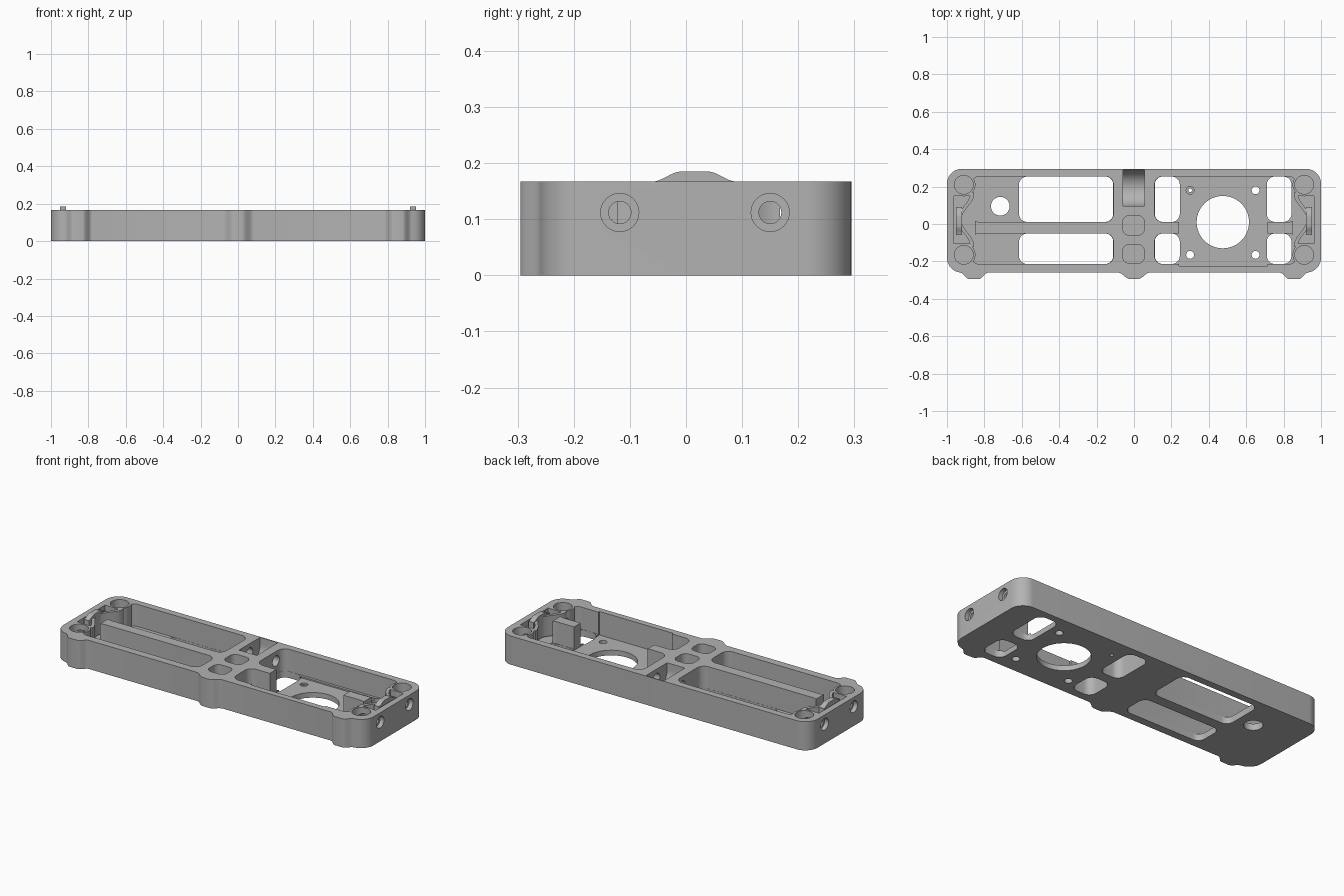
import bpy, bmesh, math

if "Cube" in bpy.data.objects:
    bpy.data.objects.remove(bpy.data.objects["Cube"], do_unlink=True)

GREY = (0.45, 0.45, 0.45, 1)
mat = bpy.data.materials.new("mid grey")
mat.use_nodes = True
mat.diffuse_color = GREY
mat.node_tree.nodes["Principled BSDF"].inputs["Base Color"].default_value = GREY

H = 0.167          # frame height
FLOOR = 0.038      # floor thickness
MID = 0.0225       # middle between the corner bosses
UP, LOW = (0.01, 0.255), (-0.215, -0.05)   # y ranges of the two bays


def arc(cx, cy, r, a0, a1, n):
    return [(cx + r * math.cos(math.radians(a0 + (a1 - a0) * i / n)),
             cy + r * math.sin(math.radians(a0 + (a1 - a0) * i / n))) for i in range(n + 1)]


def circle(cx, cy, r, n=40):
    return arc(cx, cy, r, 0, 360, n)[:-1]


def rrect(x0, x1, y0, y1, r=0.0):
    if r == 0:
        return [(x0, y0), (x1, y0), (x1, y1), (x0, y1)]
    return (arc(x1 - r, y1 - r, r, 0, 90, 8) + arc(x0 + r, y1 - r, r, 90, 180, 8)
            + arc(x0 + r, y0 + r, r, 180, 270, 8) + arc(x1 - r, y0 + r, r, 270, 360, 8))


def prism(name, pts, w0, w1, axis="z"):
    """Extrude a profile along z, or a (y, z) profile along x."""
    bm = bmesh.new()
    place = (lambda u, v, w: (u, v, w)) if axis == "z" else (lambda u, v, w: (w, u, v))
    a = [bm.verts.new(place(u, v, w0)) for u, v in pts]
    b = [bm.verts.new(place(u, v, w1)) for u, v in pts]
    bm.faces.new(a[::-1])
    bm.faces.new(b)
    for i in range(len(pts)):
        j = (i + 1) % len(pts)
        bm.faces.new((a[i], a[j], b[j], b[i]))
    bmesh.ops.recalc_face_normals(bm, faces=bm.faces)
    me = bpy.data.meshes.new(name)
    bm.to_mesh(me)
    bm.free()
    me.materials.append(mat)
    ob = bpy.data.objects.new(name, me)
    bpy.context.collection.objects.link(ob)
    return ob


def bump(cx, half, tip, y):
    """Rounded lug on the front wall, as outline points from left to right."""
    n, depth = 8, 0.035
    side = [(i / n, (1 - math.cos(math.pi * i / n)) / 2) for i in range(n + 1)]
    left = [(cx - half + (half - tip) * t, y - depth * s) for t, s in side]
    return left + [(2 * cx - px, py) for px, py in reversed(left)]


# Outer body with three front lugs
y0, y1, r = -0.26, 0.295, 0.08
outline = (arc(1 - r, y1 - r, r, 0, 90, 10) + arc(r - 1, y1 - r, r, 90, 180, 10)
           + arc(r - 1, y0 + r, r, 180, 270, 10)[:-1]
           + bump(-0.855, 0.075, 0.025, y0) + bump(0, 0.085, 0.02, y0)
           + bump(0.855, 0.075, 0.025, y0) + arc(1 - r, y0 + r, r, 270, 360, 10)[1:])
frame = prism("frame", outline, 0, H)
steps = []


def cut(pts, w0, w1, axis="z"):
    steps.append((prism("cutter", pts, w0, w1, axis), "DIFFERENCE"))


# Open bays on both sides of the centre block
for ya, yb in (UP, LOW):
    cut(rrect(-0.87, -0.11, ya, yb, 0.045), FLOOR, 0.3)
    cut(rrect(0.11, 0.87, ya, yb, 0.045), FLOOR, 0.3)
    e = 0.001
    for xa, xb in ((-0.615, -0.11 - e), (0.11 + e, 0.245), (0.71, 0.842)):
        cut(rrect(xa, xb, ya + e, yb - e, 0.044), -0.1, 0.1)

# Square pocket with its mounting holes
cut(rrect(0.24, 0.715, -0.225, 0.24), 0.03, 0.3)
cut(circle(0.475, 0.01, 0.14, 56), -0.1, 0.1)
for x, y in ((0.3, -0.165), (0.65, -0.165), (0.65, 0.18)):
    cut(circle(x, y, 0.021, 20), -0.1, 0.1)
cut(circle(0.3, 0.18, 0.01, 16), -0.1, 0.1)
cut(circle(0.3, 0.18, 0.021, 20), 0.02, 0.1)
cut(circle(-0.715, 0.095, 0.05), -0.1, 0.1)

# Centre block pockets, round saddle and cross hole
cut(rrect(-0.06, 0.055, -0.06, 0.045, 0.035), FLOOR, 0.3)
cut(rrect(-0.06, 0.055, -0.21, -0.11, 0.035), FLOOR, 0.3)
cut(arc(0.192, 0.128, 0.097, 180, 360, 28) + [(0.289, 0.3), (0.095, 0.3)], -0.06, 0.055, "x")
cut(circle(0.192, 0.112, 0.03, 24), -0.15, 0.15, "x")

# End bays, corner bosses and end screw holes
for s in (-1, 1):
    cut(rrect(*sorted((s * 0.85, s * 0.963)), -0.105, 0.15), FLOOR + 0.001, 0.3)
    for y in (0.21, -0.165):
        boss = prism("cutter", circle(s * 0.91, y, 0.062), 0.01, H)
        steps.append((boss, "UNION"))
        cut(circle(s * 0.91, y, 0.05), 0.06, 0.3)
    for y in (-0.118, 0.15):
        cut(circle(y, 0.112, 0.034, 32), *sorted((s * 0.975, s * 1.1)), "x")
        cut(circle(y, 0.112, 0.02, 24), *sorted((s * 0.85, s * 1.1)), "x")

# Bake all cuts into the frame
for ob, op in steps:
    m = frame.modifiers.new("step", "BOOLEAN")
    m.operation, m.solver, m.object = op, "EXACT", ob
graph = bpy.context.evaluated_depsgraph_get()
baked = bpy.data.meshes.new_from_object(frame.evaluated_get(graph))
frame.modifiers.clear()
frame.data = baked
baked.materials.clear()
baked.materials.append(mat)
for ob, op in steps:
    bpy.data.objects.remove(ob, do_unlink=True)

# Leaf springs with a raised catch at each end
parts = [frame]
for s, side in ((-1, "right"), (1, "left")):
    ys = [MID - 0.145 + 0.29 * i / 32 for i in range(33)]
    mid = [(0.9 + 0.035 * math.cos(2 * math.pi * (y - MID) / 0.28), y) for y in ys]
    leaf = [(s * (x + 0.011), y) for x, y in mid] + [(s * (x - 0.011), y) for x, y in mid[::-1]]
    parts.append(prism(side + "_leaf_spring", leaf, FLOOR + 0.01, H))
    hill = []
    for i in range(25):
        t = -1 + i / 12
        k = min(1, max(0, (1 - abs(t)) / 0.68))
        hill.append((0.015 + 0.075 * t, H + 0.018 * k * k * (3 - 2 * k)))
    hill = [(hill[0][0], H - 0.04)] + hill + [(hill[-1][0], H - 0.04)]
    parts.append(prism(side + "_catch", hill, *sorted((s * 0.92, s * 0.952)), "x"))

# Smooth round walls, keep edges sharp
bpy.ops.object.select_all(action="DESELECT")
for ob in parts:
    ob.select_set(True)
bpy.context.view_layer.objects.active = frame
bpy.ops.object.shade_smooth_by_angle(angle=math.radians(30))
